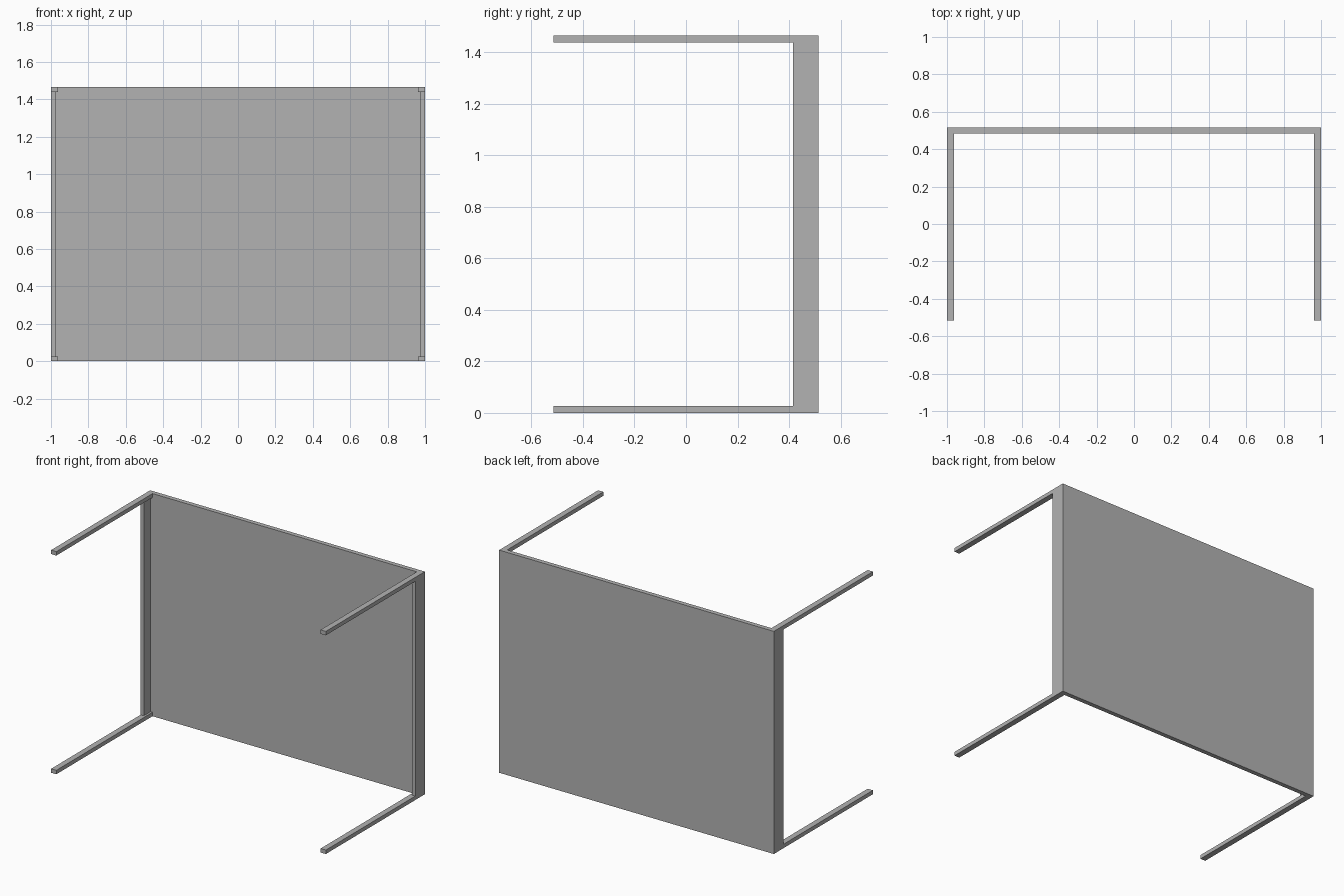
import bpy
import bmesh
from mathutils import Vector

cube = bpy.data.objects.get("Cube")
if cube:
    bpy.data.objects.remove(cube, do_unlink=True)

# Single flat material
GREY = (0.45, 0.45, 0.45, 1.0)
grey = bpy.data.materials.new("grey")
grey.use_nodes = True
grey.diffuse_color = GREY
grey.node_tree.nodes["Principled BSDF"].inputs["Base Color"].default_value = GREY

# Overall sizes
HALF_W, HALF_D, HEIGHT = 1.0, 0.515, 1.465
PANEL_T = 0.03
ARM_W, ARM_H = 0.038, 0.026
STRIP_T, STRIP_FRONT = 0.024, 0.415
PANEL_FRONT = HALF_D - PANEL_T


def box(name, low, high):
    """Box between two opposite corners."""
    low, high = Vector(low), Vector(high)
    bm = bmesh.new()
    bmesh.ops.create_cube(bm, size=1)
    bmesh.ops.scale(bm, vec=high - low, verts=bm.verts)
    bmesh.ops.translate(bm, vec=(low + high) / 2, verts=bm.verts)
    mesh = bpy.data.meshes.new(name)
    bm.to_mesh(mesh)
    bm.free()
    mesh.materials.append(grey)
    obj = bpy.data.objects.new(name, mesh)
    bpy.context.collection.objects.link(obj)
    return obj


# Back panel
box("back_panel", (-HALF_W, PANEL_FRONT, 0), (HALF_W, HALF_D, HEIGHT))

for side, outer in (("left", HALF_W), ("right", -HALF_W)):
    sign = 1 if outer > 0 else -1

    def span(width):
        """Left and right limits of a part flush with the outer side."""
        return sorted((outer, outer - sign * width))

    # Side strip, fitted between the two arms
    x0, x1 = span(STRIP_T)
    box(side + "_side_strip", (x0, STRIP_FRONT, ARM_H),
        (x1, PANEL_FRONT, HEIGHT - ARM_H))

    # Lower and upper arms reaching forward
    x0, x1 = span(ARM_W)
    for level, z in (("lower", 0), ("upper", HEIGHT - ARM_H)):
        box(f"{side}_{level}_arm", (x0, -HALF_D, z),
            (x1, PANEL_FRONT, z + ARM_H))
